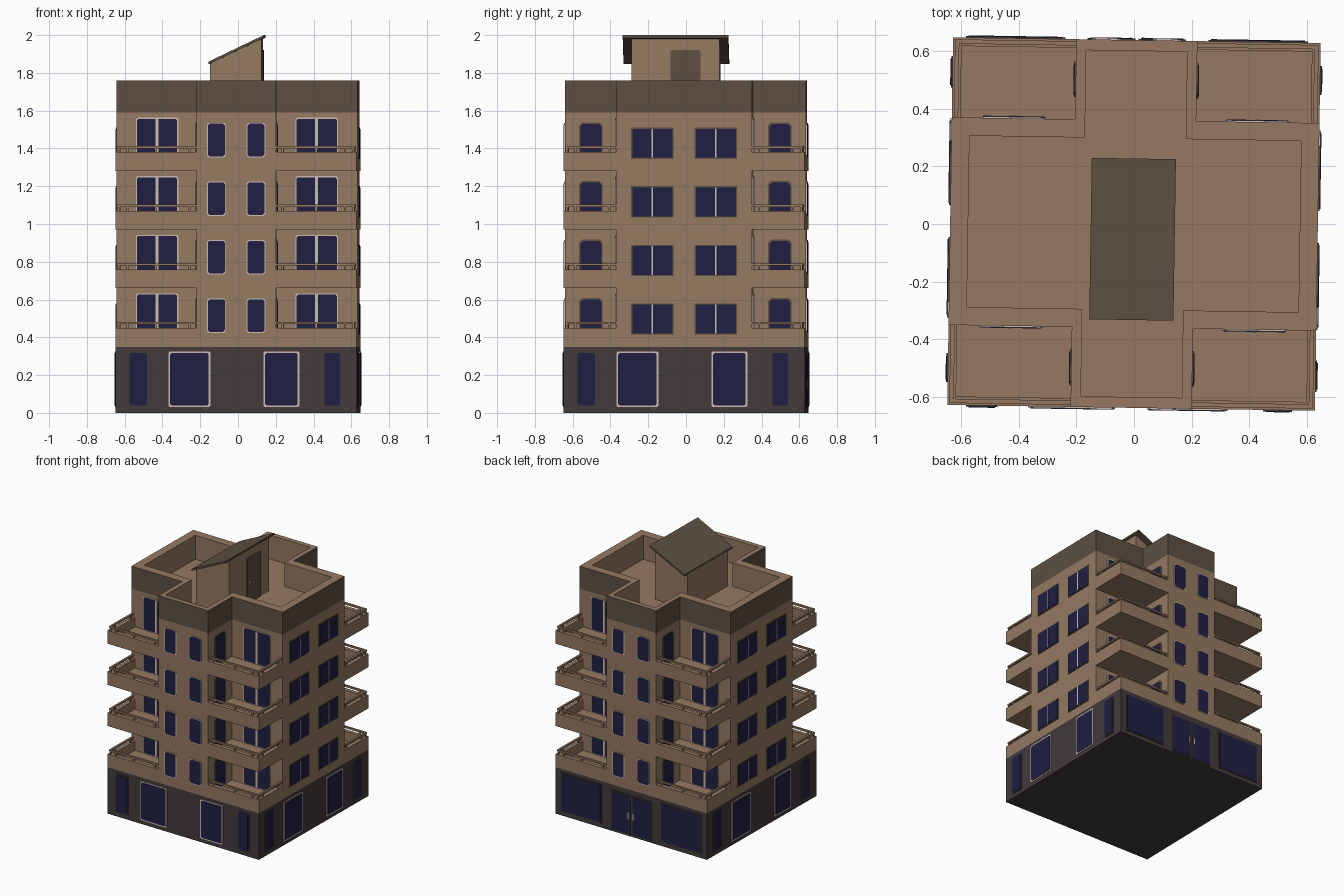
import bpy, bmesh, math
from mathutils import Matrix, Vector

if "Cube" in bpy.data.objects:
    bpy.data.objects.remove(bpy.data.objects["Cube"])

TURN = Matrix.Rotation(math.radians(-0.9), 4, 'Z')   # whole block is turned slightly


def mat(name, c):
    m = bpy.data.materials.new(name)
    m.diffuse_color = (*c, 1)
    m.use_nodes = True
    m.node_tree.nodes["Principled BSDF"].inputs["Base Color"].default_value = m.diffuse_color
    return m


TAN = mat("tan_wall", (0.30, 0.195, 0.122))
BROWN = mat("dark_brown", (0.112, 0.080, 0.056))
CHAR = mat("charcoal", (0.055, 0.044, 0.044))
GLASS = mat("navy_glass", (0.014, 0.014, 0.055))
LIGHT = mat("pale_frame", (0.60, 0.50, 0.45))


def finish(name, bm, *mats):
    bmesh.ops.recalc_face_normals(bm, faces=bm.faces)
    bm.transform(TURN)
    me = bpy.data.meshes.new(name)
    bm.to_mesh(me)
    bm.free()
    for m in mats:
        me.materials.append(m)
    ob = bpy.data.objects.new(name, me)
    bpy.context.collection.objects.link(ob)
    return ob


def box(bm, a, b):
    lo = Vector([min(p, q) for p, q in zip(a, b)])
    hi = Vector([max(p, q) for p, q in zip(a, b)])
    m = Matrix.Translation((lo + hi) / 2) @ Matrix.Diagonal((*(hi - lo), 1))
    bmesh.ops.create_cube(bm, size=1, matrix=m)


def prism(bm, pts, vec, mi=0):
    a = [bm.verts.new(p) for p in pts]
    b = [bm.verts.new(Vector(p) + Vector(vec)) for p in pts]
    n = len(a)
    fs = [bm.faces.new(a), bm.faces.new(b)]
    fs += [bm.faces.new((a[i], a[(i + 1) % n], b[(i + 1) % n], b[i])) for i in range(n)]
    for f in fs:
        f.material_index = mi
    return a + b


def plate(bm, k, d, u0, u1, z0, z1, t, mi, c=0.0):
    """Plate with clipped corners on side k (0 front, 1 right, 2 back, 3 left)."""
    if c:
        p = [(u0 + c, z0), (u1 - c, z0), (u1, z0 + c), (u1, z1 - c),
             (u1 - c, z1), (u0 + c, z1), (u0, z1 - c), (u0, z0 + c)]
    else:
        p = [(u0, z0), (u1, z0), (u1, z1), (u0, z1)]
    vs = prism(bm, [(u, -d, z) for u, z in p], (0, -t, 0), mi)
    bmesh.ops.transform(bm, matrix=Matrix.Rotation(k * math.pi / 2, 4, 'Z'), verts=vs)


def window(bm, k, d, u, w, z0, z1, frame, split=0, c=0.0, e=0.007):
    plate(bm, k, d, u - w / 2, u + w / 2, z0, z1, 0.005, frame, c)
    plate(bm, k, d, u - w / 2 + e, u + w / 2 - e, z0 + e, z1 - e, 0.0075, 0, c)
    if split:
        plate(bm, k, d, u - split / 2, u + split / 2, z0 + e, z1 - e, 0.009, 1)


S, AX, AY = 0.6375, 0.21, 0.36           # half side, half widths of the two arms
FLOORS = [0.35 + 0.31 * i for i in range(4)]


def cross(s1, s2, ax, ay, z):
    q = [(s1, ay), (ax, ay), (ax, s2)]
    r = [(x, y, z) for x, y in q]
    r += [(-x, y, z) for x, y in reversed(q)]
    r += [(-x, -y, z) for x, y in q]
    r += [(x, -y, z) for x, y in reversed(q)]
    return r


# ground floor block
bm = bmesh.new()
box(bm, (-S, -S, 0), (S, S, 0.35))
finish("ground_floor", bm, CHAR)

# cross-shaped tower with dark outer parapet band and sunken roof deck
bm = bmesh.new()
loops = [cross(S, S, AX, AY, z) for z in (0.35, 1.59, 1.76)]
loops += [cross(0.575, 0.6, 0.175, 0.297, z) for z in (1.76, 1.58)]
rings = [[bm.verts.new(p) for p in lp] for lp in loops]
for j in range(4):
    for i in range(12):
        n = (i + 1) % 12
        f = bm.faces.new((rings[j][i], rings[j][n], rings[j + 1][n], rings[j + 1][i]))
        f.material_index = 1 if j == 1 else 0
bm.faces.new(rings[4])
bm.faces.new(rings[0])
finish("tower_walls", bm, TAN, BROWN)

# corner balconies and their rails
bal, rail = bmesh.new(), bmesh.new()
T = 0.03
for z in FLOORS:
    for sx in (-1, 1):
        for sy in (-1, 1):
            box(bal, (sx * AX, sy * AY, z), (sx * S, sy * S, z + 0.03))
            box(bal, (sx * AX, sy * (S - T), z + 0.03), (sx * S, sy * S, z + 0.1))
            box(bal, (sx * (S - T), sy * AY, z + 0.03), (sx * S, sy * (S - T), z + 0.1))
            a, b = S - 0.022, S - 0.007
            box(rail, (sx * AX, sy * a, z + 0.12), (sx * b, sy * b, z + 0.132))
            box(rail, (sx * a, sy * AY, z + 0.12), (sx * b, sy * a, z + 0.132))
            posts = [(AX + 0.03, a), (0.42, a), (0.57, a), (a, a), (a, 0.57), (a, AY + 0.03)]
            for x, y in posts:
                box(rail, (sx * x, sy * y, z + 0.1), (sx * (x + 0.012), sy * (y + 0.012), z + 0.12))
finish("balconies", bal, TAN)
finish("balcony_rails", rail, TAN)

# upper windows and balcony doors
bm = bmesh.new()
for z in FLOORS:
    for k in (0, 2):
        for s in (-1, 1):
            window(bm, k, S, s * 0.105, 0.1, z + 0.073, z + 0.256, 1, 0, 0.01, 0.005)
            window(bm, k, AY, s * 0.4225, 0.225, z + 0.03, z + 0.283, 1, 0.016, 0.008, 0.006)
    for k in (1, 3):
        for s in (-1, 1):
            window(bm, k, S, s * 0.168, 0.226, z + 0.064, z + 0.23, 2, 0.007)
            window(bm, k, AX, s * 0.5, 0.125, z + 0.03, z + 0.257, 2, 0, 0.015)
finish("upper_windows", bm, GLASS, LIGHT, BROWN)

# ground floor shop windows, back has two big panes and a double door
bm = bmesh.new()
for k in (0, 1, 3):
    for u, w, fr in ((-0.518, 0.11, 3), (-0.247, 0.222, 1), (0.24, 0.19, 1), (0.508, 0.1, 3)):
        window(bm, k, S, u, w, 0.03, 0.326, fr, 0, 0.008, 0.009)
for s in (-1, 1):
    window(bm, 2, S, s * 0.42, 0.345, 0.03, 0.326, 3, 0, 0, 0.009)
    window(bm, 2, S, s * 0.088, 0.165, 0.01, 0.31, 3, 0, 0, 0.009)
    plate(bm, 2, S, s * 0.022 - 0.004, s * 0.022 + 0.004, 0.13, 0.18, 0.0095, 1)
finish("ground_windows", bm, GLASS, LIGHT, BROWN, CHAR)

# roof stair hut, sloping lid and door
bm = bmesh.new()
prism(bm, [(-0.145, -0.287, 1.575), (0.13, -0.287, 1.575),
           (0.13, -0.287, 1.982), (-0.145, -0.287, 1.85)], (0, 0.467, 0))
finish("stair_hut", bm, TAN)
bm = bmesh.new()
prism(bm, [(-0.15, -0.333, 1.846), (0.142, -0.333, 1.986),
           (0.142, -0.333, 2.0), (-0.15, -0.333, 1.86)], (0, 0.56, 0))
finish("hut_roof", bm, BROWN)
bm = bmesh.new()
plate(bm, 1, 0.13, -0.08, 0.08, 1.58, 1.92, 0.007, 0, 0.008)
plate(bm, 1, 0.13, -0.062, -0.05, 1.73, 1.742, 0.0095, 1)
finish("hut_door", bm, BROWN, LIGHT)
